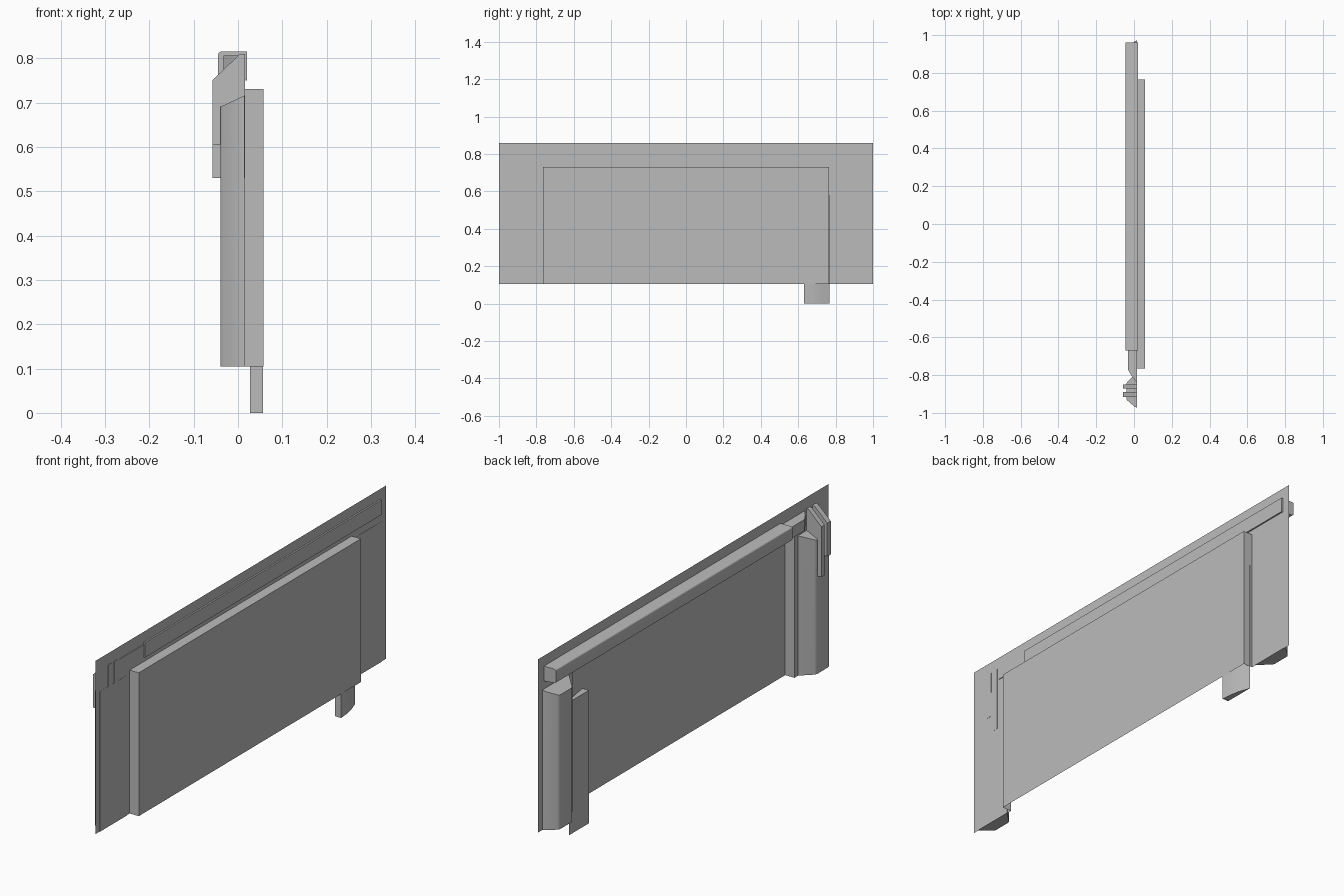
import bpy
import bmesh
import math
from mathutils import Vector

cube = bpy.data.objects.get("Cube")
if cube:
    bpy.data.objects.remove(cube)

grey = bpy.data.materials.new("plain_grey")
grey.use_nodes = True
COLOUR = (0.5, 0.5, 0.5, 1)
grey.diffuse_color = COLOUR
grey.node_tree.nodes["Principled BSDF"].inputs["Base Color"].default_value = COLOUR

SHEET_X = 0.013
LOW, HIGH = 0.105, 0.86


def finish(name, bm, smooth=False):
    mesh = bpy.data.meshes.new(name)
    bm.to_mesh(mesh)
    bm.free()
    mesh.materials.append(grey)
    obj = bpy.data.objects.new(name, mesh)
    bpy.context.collection.objects.link(obj)
    if smooth:
        bpy.ops.object.select_all(action='DESELECT')
        obj.select_set(True)
        bpy.context.view_layer.objects.active = obj
        bpy.ops.object.shade_smooth_by_angle(angle=math.radians(25))
    return obj


def prism(profile, axis, start, end):
    """Extrude a closed profile along y (profile in x, z) or z (profile in x, y)."""
    bm = bmesh.new()
    place = (lambda a, b: (a, start, b)) if axis == 'y' else (lambda a, b: (a, b, start))
    face = bm.faces.new([bm.verts.new(place(a, b)) for a, b in profile])
    grown = bmesh.ops.extrude_face_region(bm, geom=[face], use_keep_orig=True)
    step = Vector((0, end - start, 0)) if axis == 'y' else Vector((0, 0, end - start))
    verts = [g for g in grown["geom"] if isinstance(g, bmesh.types.BMVert)]
    bmesh.ops.translate(bm, verts=verts, vec=step)
    bmesh.ops.recalc_face_normals(bm, faces=bm.faces)
    return bm


def soften(bm, width, rule):
    """Round the edges whose midpoint and direction meet the rule."""
    edges = [e for e in bm.edges
             if rule((e.verts[0].co + e.verts[1].co) / 2, e.verts[1].co - e.verts[0].co)]
    bmesh.ops.bevel(bm, geom=edges, offset=width, segments=3, profile=0.5, affect='EDGES')


# Thin backing sheet framing the open back of the raised panel
PANEL_Y, PANEL_TOP, PANEL_X = 0.765, 0.73, 0.057
bm = bmesh.new()
for y0, y1, z0, z1 in ((-1, -PANEL_Y, LOW, PANEL_TOP),
                       (PANEL_Y, 1, LOW, PANEL_TOP),
                       (-1, 1, PANEL_TOP, HIGH)):
    bm.faces.new([bm.verts.new((SHEET_X, y, z))
                  for y, z in ((y0, z0), (y1, z0), (y1, z1), (y0, z1))])
finish("backing_sheet", bm)

# Raised panel, hollow and open at the back and bottom
profile = [(x, y) for x, y in ((SHEET_X, -PANEL_Y), (PANEL_X, -PANEL_Y),
                               (PANEL_X, PANEL_Y), (SHEET_X, PANEL_Y))]
bm = prism(profile, 'z', LOW, PANEL_TOP)
bm.normal_update()
opening = [f for f in bm.faces if f.normal.x < -0.9 or f.normal.z < -0.9]
bmesh.ops.delete(bm, geom=opening, context='FACES')
finish("raised_panel", bm)

# Curved wedge hanging inside and below the panel
wedge = [(0.027, 0.63), (0.0565, 0.63), (0.053, 0.67), (0.045, 0.715), (0.027, 0.768)]
finish("hanging_tab", prism(wedge, 'z', 0, 0.58), True)

# Side posts with chamfered sides and a sloping top
post = [(0.015, 0.972), (0.0, 0.965), (-0.04, 0.93), (-0.04, 0.84), (0.015, 0.787)]
for side, label in ((-1, "front"), (1, "rear")):
    bm = prism([(x, side * y) for x, y in post], 'z', LOW, 0.715)
    for v in bm.verts:
        if v.co.z > LOW + 0.1:
            v.co.z += (v.co.x - SHEET_X) * 0.47
    soften(bm, 0.008, lambda m, d: abs(d.z) > 0.3 and m.x < -0.03)
    finish(label + "_post", bm, True)

# Long rail along the top, rounded on its outer edge
rail = [(0.02, 0.75), (0.02, 0.815), (-0.045, 0.815), (-0.045, 0.755)]
bm = prism(rail, 'y', -0.67, 0.96)
soften(bm, 0.008, lambda m, d: abs(d.y) > 1 and m.x < -0.03)
finish("top_rail", bm, True)

# Narrow tapered tip at the front end of the rail
tip = [(0.016, -0.66), (-0.033, -0.66), (-0.033, -0.77), (-0.012, -0.805), (0.016, -0.84)]
finish("rail_tip", prism(tip, 'z', 0.757, 0.806))

# Pair of upright hooks with sloping tops
for name, y0, y1, bottom in (("long_hook", -0.872, -0.85, 0.53),
                             ("short_hook", -0.915, -0.89, 0.605)):
    hook = [(0.016, bottom), (0.016, 0.81), (0.003, 0.808), (-0.058, 0.75), (-0.058, bottom)]
    finish(name, prism(hook, 'y', y0, y1))
